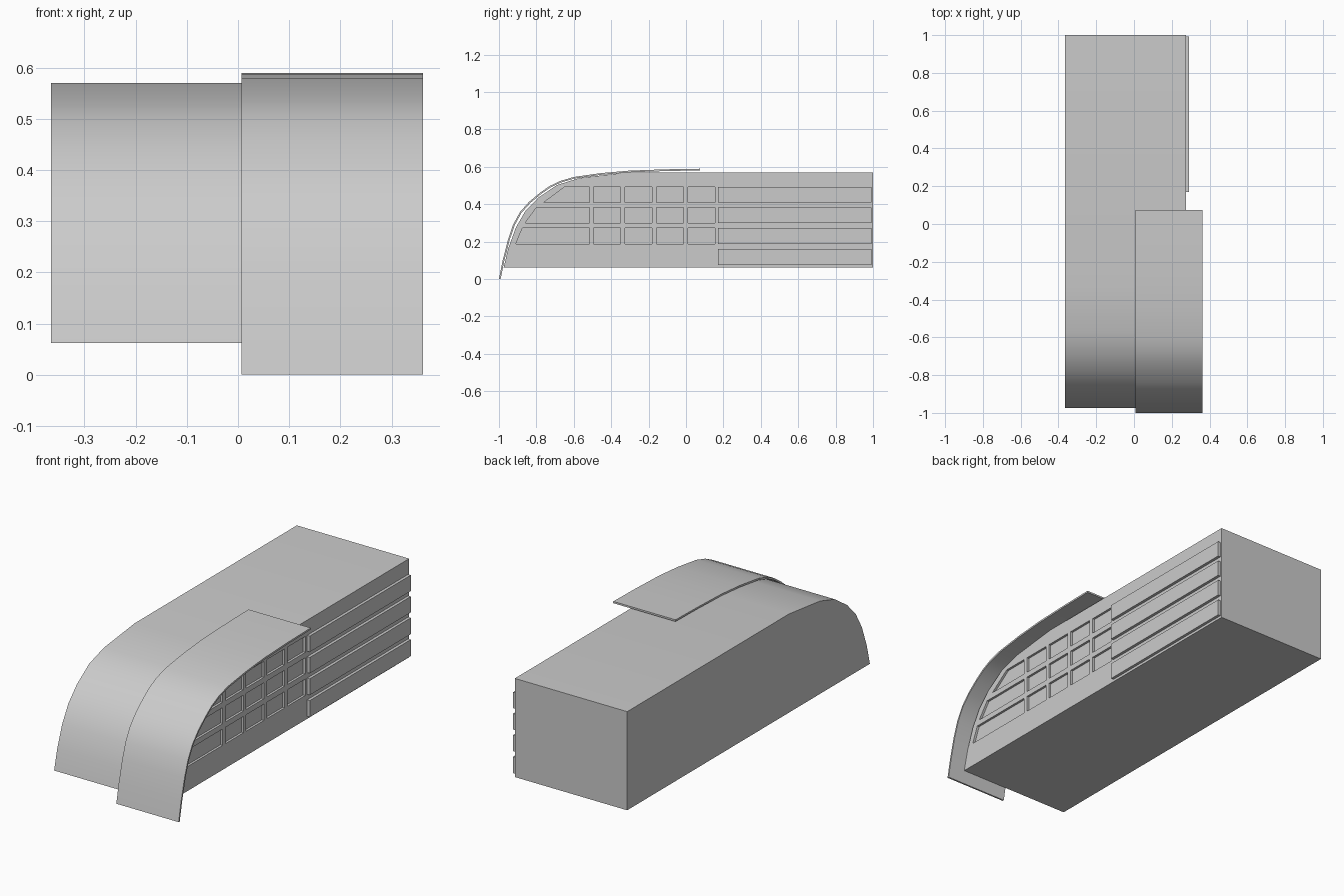
import bpy, bmesh, math

if "Cube" in bpy.data.objects:
    bpy.data.objects.remove(bpy.data.objects["Cube"])


def prism(name, profile, x0, x1):
    """Extrude a (y, z) outline along x."""
    bm = bmesh.new()
    a = [bm.verts.new((x0, y, z)) for y, z in profile]
    b = [bm.verts.new((x1, y, z)) for y, z in profile]
    n = len(profile)
    bm.faces.new(a)
    bm.faces.new(b[::-1])
    for i in range(n):
        bm.faces.new((a[i], b[i], b[(i + 1) % n], a[(i + 1) % n]))
    bmesh.ops.recalc_face_normals(bm, faces=bm.faces)
    me = bpy.data.meshes.new(name)
    bm.to_mesh(me)
    bm.free()
    ob = bpy.data.objects.new(name, me)
    bpy.context.collection.objects.link(ob)
    return ob


def rect(y0, y1, z0, z1):
    return [(y0, z0), (y1, z0), (y1, z1), (y0, z1)]


def smooth(ob):
    bpy.ops.object.select_all(action='DESELECT')
    bpy.context.view_layer.objects.active = ob
    ob.select_set(True)
    bpy.ops.object.shade_smooth_by_angle(angle=math.radians(30))


ROWS = [(0.075, 0.16), (0.188, 0.272), (0.30, 0.382), (0.41, 0.492)]

# main block with rounded nose
body = prism("main_block", [
    (1, 0.062), (1, 0.57), (-0.317, 0.57), (-0.57, 0.54), (-0.69, 0.503),
    (-0.79, 0.435), (-0.86, 0.362), (-0.91, 0.275), (-0.95, 0.165),
    (-0.975, 0.062)], -0.365, 0.275)

# shallow window recesses in the right wall, front ones cut to the nose curve
cutters = []
nose = [((-0.91, -0.875)), ((-0.86, -0.80)), ((-0.76, -0.65))]
for (z0, z1), (lo, hi) in zip(ROWS[1:], nose):
    for i in range(4):
        y1 = 0.155 - i * 0.168
        cutters.append(prism("window_cutter", rect(y1 - 0.145, y1, z0, z1), 0.263, 0.3))
    cutters.append(prism("window_cutter", [
        (lo, z0), (-0.517, z0), (-0.517, z1), (hi, z1)], 0.263, 0.3))
bpy.ops.object.select_all(action='DESELECT')
for c in cutters:
    c.select_set(True)
bpy.context.view_layer.objects.active = cutters[0]
bpy.ops.object.join()
cutter = cutters[0]
cutter.hide_render = True
mod = body.modifiers.new("windows", 'BOOLEAN')
mod.operation = 'DIFFERENCE'
mod.solver = 'EXACT'
mod.object = cutter
bpy.context.view_layer.objects.active = body
bpy.ops.object.modifier_apply(modifier=mod.name)
bpy.data.objects.remove(cutter)
smooth(body)

# long slats at the rear of the right wall
for i, (z0, z1) in enumerate(ROWS):
    prism(f"side_slat_{i + 1}", rect(0.17, 0.992, z0, z1), 0.27, 0.29)

# thin curved canopy sheet over the right half
outer = [(-1, 0), (-0.98, 0.1), (-0.952, 0.21), (-0.925, 0.29), (-0.888, 0.358),
         (-0.84, 0.412), (-0.78, 0.462), (-0.73, 0.497), (-0.674, 0.524),
         (-0.60, 0.546), (-0.45, 0.567), (-0.30, 0.58), (-0.10, 0.587), (0.075, 0.59)]
inner = []
for i, (y, z) in enumerate(outer):
    p, q = outer[max(i - 1, 0)], outer[min(i + 1, len(outer) - 1)]
    dy, dz = q[0] - p[0], q[1] - p[1]
    k = 0.009 / math.hypot(dy, dz)
    inner.append((y + dz * k, max(z - dy * k, 0)))
smooth(prism("canopy_sheet", outer + inner[::-1], 0.007, 0.362))
